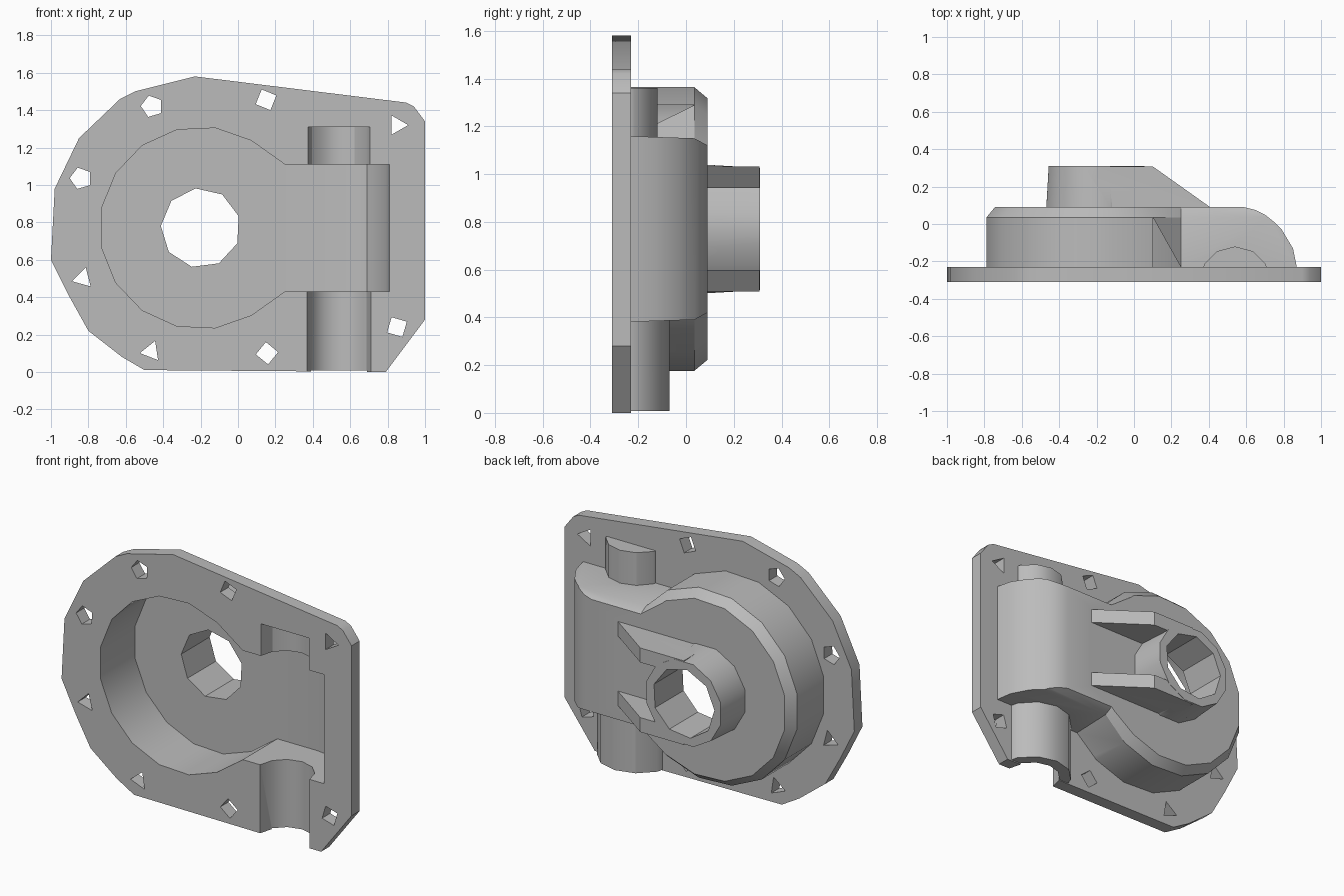
import bpy, bmesh, math

if "Cube" in bpy.data.objects:
    bpy.data.objects.remove(bpy.data.objects["Cube"])

CX, CZ = -0.20, 0.77          # main bore axis
SX = 0.54                     # cross shaft axis

metal = bpy.data.materials.new("grey_metal")
metal.diffuse_color = (0.5, 0.5, 0.5, 1)
metal.use_nodes = True
metal.node_tree.nodes["Principled BSDF"].inputs["Base Color"].default_value = metal.diffuse_color


def loft(name, *loops):
    """Solid from matching closed loops, capped at both ends."""
    bm = bmesh.new()
    rings = [[bm.verts.new(p) for p in loop] for loop in loops]
    n = len(rings[0])
    for a, b in zip(rings, rings[1:]):
        for i in range(n):
            j = (i + 1) % n
            bm.faces.new((a[i], a[j], b[j], b[i]))
    bm.faces.new(rings[0][::-1])
    bm.faces.new(rings[-1])
    bmesh.ops.recalc_face_normals(bm, faces=bm.faces)
    me = bpy.data.meshes.new(name)
    bm.to_mesh(me)
    bm.free()
    me.materials.append(metal)
    ob = bpy.data.objects.new(name, me)
    bpy.context.collection.objects.link(ob)
    return ob


def at_y(pts, y):
    return [(x, y, z) for x, z in pts]


def at_z(pts, z):
    return [(x, y, z) for x, y in pts]


def ngon(x, z, r, n, turn=0.0):
    return [(x + r * math.cos(turn + math.tau * i / n),
             z + r * math.sin(turn + math.tau * i / n)) for i in range(n)]


def combine(target, tool, operation):
    mod = target.modifiers.new(operation, 'BOOLEAN')
    mod.operation, mod.solver, mod.object = operation, 'EXACT', tool
    bpy.context.view_layer.objects.active = target
    bpy.ops.object.modifier_apply(modifier=mod.name)
    bpy.data.objects.remove(tool)


def keyhole(r, half, right):
    """Round drum outline running into a straight sided box."""
    a0 = math.radians(38)
    n = 13
    arc = [a0 + (math.tau - 2 * a0) * i / n for i in range(n + 1)]
    pts = [(CX + r * math.cos(a), CZ + r * math.sin(a)) for a in arc[1:-1]]
    neck = CX + 0.45
    return ([(right, CZ + half), (neck, CZ + half)] + pts +
            [(neck, CZ - half), (right, CZ - half)])


def rounded_side(d, front):
    """Side profile whose right end curves into the back face; d = inset."""
    back = 0.09 - d
    return [(-1.2, front), (0.87 - d, front), (0.87 - d, -0.23),
            (0.85 - d, -0.13), (0.79 - d, -0.03), (0.75 - d, 0.01),
            (0.70 - d, 0.05 - d * 0.7), (0.65 - d, 0.075 - d * 0.9),
            (0.59 - d, back), (-1.2, back)]


# flange plate
outline = [(-0.23, 1.58), (0.90, 1.44), (0.94, 1.42), (1, 1.34), (1, 0.28),
           (0.79, 0), (-0.50, 0.01), (-0.62, 0.08), (-0.80, 0.22),
           (-0.90, 0.40), (-1, 0.60), (-0.98, 0.98), (-0.85, 1.25),
           (-0.63, 1.46), (-0.55, 1.50)]
housing = loft("housing", at_y(outline, -0.31), at_y(outline, -0.23))

# hollow shell with chamfered back rim and rounded right end
shell = loft("shell", at_y(keyhole(0.60, 0.39, 1.0), -0.27),
             at_y(keyhole(0.60, 0.38, 1.0), 0.035),
             at_y(keyhole(0.545, 0.345, 1.0), 0.10))
side = rounded_side(0, -0.4)
combine(shell, loft("shell_limit", at_z(side, -0.2), at_z(side, 1.8)), 'INTERSECT')
combine(housing, shell, 'UNION')


# cross shaft sleeves, split along the flange face
def half_round(name, r, z0, z1, front, n=6):
    pts = [(SX + r * math.cos(math.pi * i / n),
            -0.31 + r * math.sin(math.pi * i / n)) for i in range(n + 1)]
    pts = [(SX + r, front)] + pts + [(SX - r, front)]
    return loft(name, at_z(pts, z0), at_z(pts, z1))


def sleeve(name, r, z0, z1, n=6):
    ob = half_round(name, r, z0, z1, -0.35, n)
    trim = [(-1, -0.28), (2, -0.28), (2, 1), (-1, 1)]
    combine(ob, loft("trim", at_z(trim, -1), at_z(trim, 3)), 'INTERSECT')
    return ob


combine(housing, sleeve("lower_sleeve", 0.24, 0.008, 0.50), 'UNION')
combine(housing, sleeve("upper_sleeve", 0.19, 1.05, 1.36), 'UNION')

# bearing boss on the back
combine(housing, loft("boss", at_y(ngon(CX, CZ, 0.28, 12, 0.26), 0.06),
                      at_y(ngon(CX, CZ, 0.265, 12, 0.26), 0.31)), 'UNION')

# pair of sloping ribs beside the boss
rib = [(CX, 0.06), (CX, 0.308), (0.10, 0.308), (0.41, 0.088), (0.41, 0.06)]
for s in (-1, 1):
    combine(housing, loft("rib", at_z(rib, CZ + s * 0.172),
                          at_z(rib, CZ + s * 0.262)), 'UNION')

# inner cavity
cavity = loft("cavity", at_y(keyhole(0.54, 0.34, 1.0), -0.5),
              at_y(keyhole(0.54, 0.34, 1.0), 0.2))
side = rounded_side(0.06, -0.4)
combine(cavity, loft("cavity_limit", at_z(side, -0.2), at_z(side, 1.8)), 'INTERSECT')
combine(housing, cavity, 'DIFFERENCE')

# shaft channel, closed upper pocket and main bore
combine(housing, half_round("channel", 0.17, -0.1, 0.52, -0.5), 'DIFFERENCE')
combine(housing, half_round("pocket", 0.166, 1.0, 1.31, -0.5), 'DIFFERENCE')
bore = ngon(CX, CZ, 0.213, 9, 0.3)
combine(housing, loft("bore", at_y(bore, -0.2), at_y(bore, 0.6)), 'DIFFERENCE')

# screw holes: x, z, sides, turn
for x, z, n, t in [(-0.46, 1.42, 5, 0.6), (0.15, 1.455, 4, 0.4),
                   (0.85, 1.32, 3, 0.0), (-0.84, 1.035, 5, 0.6),
                   (-0.83, 0.50, 3, 1.3), (-0.465, 0.11, 3, 1.2),
                   (0.155, 0.10, 4, 0.1), (0.85, 0.24, 4, 0.5)]:
    hole = ngon(x, z, 0.06, n, t)
    combine(housing, loft("hole", at_y(hole, -0.5), at_y(hole, -0.1)), 'DIFFERENCE')

# crisp edges with softly shaded curves
bpy.ops.object.select_all(action='DESELECT')
housing.select_set(True)
bpy.context.view_layer.objects.active = housing
bpy.ops.object.shade_smooth_by_angle(angle=math.radians(30))
